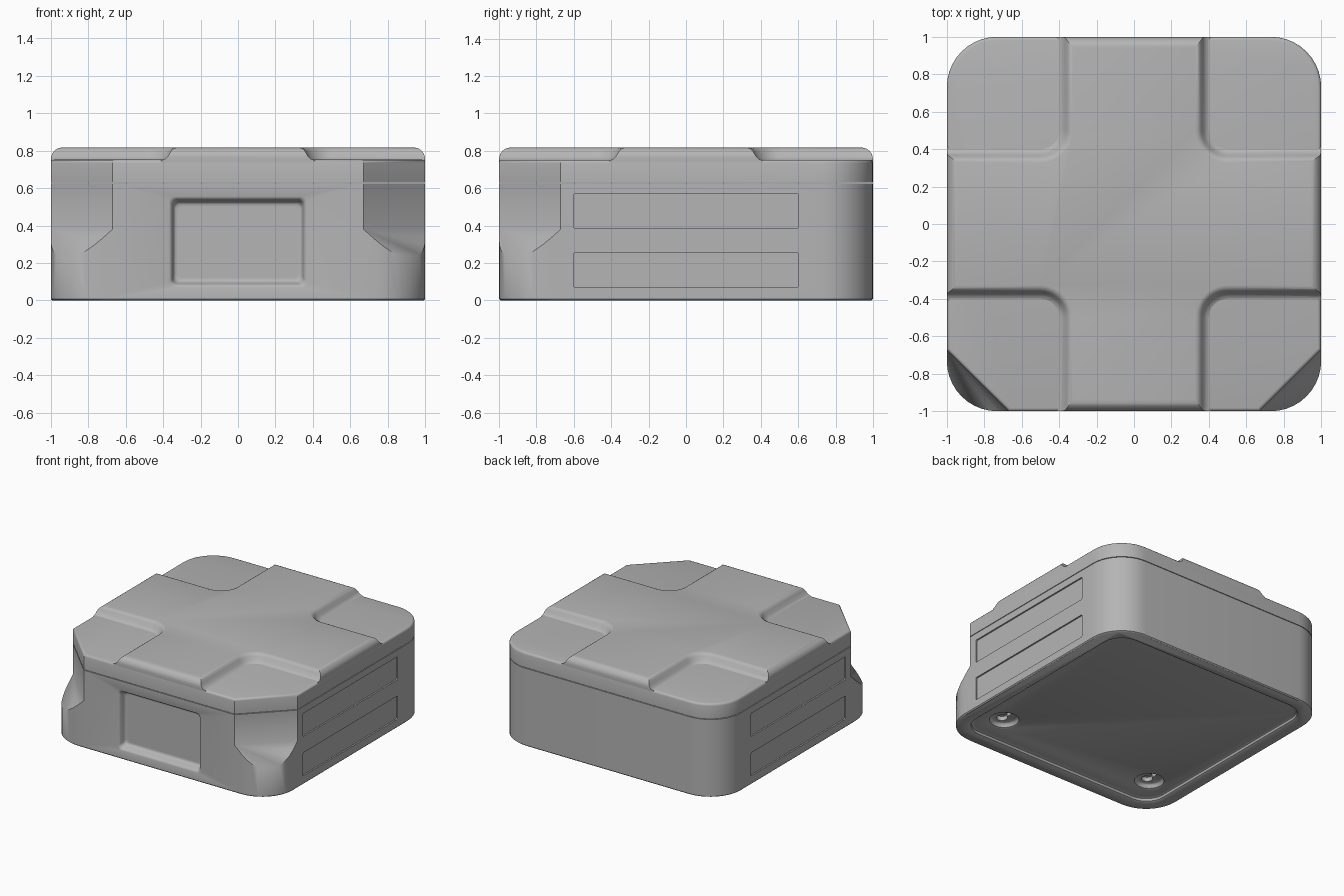
import bpy, bmesh, math
from mathutils import Matrix, Vector

if "Cube" in bpy.data.objects:
    bpy.data.objects.remove(bpy.data.objects["Cube"])

# dark grey shell material
grey = bpy.data.materials.new("dark_grey")
grey.diffuse_color = (0.46, 0.46, 0.46, 1)
grey.use_nodes = True
grey.node_tree.nodes["Principled BSDF"].inputs["Base Color"].default_value = grey.diffuse_color


def outline(corners, seg=10):
    """Counter-clockwise polygon with filleted corners: (x, y, radius)."""
    out, n = [], len(corners)
    for i, (x, y, r) in enumerate(corners):
        p = Vector((x, y))
        if r <= 0:
            out.append(p)
            continue
        a = (Vector(corners[i - 1][:2]) - p).normalized()
        b = (Vector(corners[(i + 1) % n][:2]) - p).normalized()
        half = math.acos(max(-1, min(1, a.dot(b)))) / 2
        c = p + (a + b).normalized() * (r / math.sin(half))
        s = p + a * (r / math.tan(half)) - c
        for k in range(seg + 1):
            t = (math.pi - 2 * half) * k / seg
            out.append(c + Matrix.Rotation(t, 2) @ s)
    return out


def rect(hx, hy, r):
    return outline([(hx, hy, r), (-hx, hy, r), (-hx, -hy, r), (hx, -hy, r)])


def loft(name, rings, matrix=Matrix()):
    """Solid through a stack of (outline, z) rings."""
    bm = bmesh.new()
    loops = [[bm.verts.new((p.x, p.y, z)) for p in pts] for pts, z in rings]
    n = len(loops[0])
    for lo, hi in zip(loops, loops[1:]):
        for i in range(n):
            j = (i + 1) % n
            bm.faces.new((lo[i], lo[j], hi[j], hi[i]))
    bm.faces.new(loops[0][::-1])
    bm.faces.new(loops[-1])
    bm.transform(matrix)
    bmesh.ops.recalc_face_normals(bm, faces=bm.faces)
    me = bpy.data.meshes.new(name)
    bm.to_mesh(me)
    bm.free()
    me.materials.append(grey)
    ob = bpy.data.objects.new(name, me)
    bpy.context.collection.objects.link(ob)
    return ob


def activate(ob):
    bpy.ops.object.select_all(action='DESELECT')
    ob.select_set(True)
    bpy.context.view_layer.objects.active = ob


def cut(ob, cutters):
    activate(ob)
    for c in cutters:
        c.hide_render = True
        m = ob.modifiers.new("cut", 'BOOLEAN')
        m.operation, m.solver, m.object = 'DIFFERENCE', 'EXACT', c
        bpy.ops.object.modifier_apply(modifier=m.name)
        bpy.data.objects.remove(c)


def smooth(ob, angle=32):
    activate(ob)
    bpy.ops.object.shade_smooth_by_angle(angle=math.radians(angle))


T, R = Matrix.Translation, Matrix.Rotation
UP = R(math.pi / 2, 4, 'X')

# body shell
body = loft("body", [(rect(h, h, 0.27), z) for h, z in
                     ((0.992, 0), (1, 0.008), (1, 0.626))])
cutters = []

# front window recess with soft lip
cutters.append(loft("front_recess_cutter", [
    (rect(hx, hz, 0.03), z) for hx, hz, z in
    ((0.32, 0.19, -0.06), (0.333, 0.203, -0.06), (0.341, 0.211, -0.054),
     (0.346, 0.218, -0.04), (0.352, 0.226, -0.015), (0.358, 0.233, -0.004),
     (0.37, 0.243, 0), (0.372, 0.245, 0.05))], T((0, -1, 0.312)) @ UP))

# two shallow panels on each side
for s in (1, -1):
    for z in (0.162, 0.478):
        cutters.append(loft("side_panel_cutter", [
            (rect(0.6, 0.093, 0.008), -0.012), (rect(0.6, 0.093, 0.008), 0.05)],
            T((s, 0, z)) @ R(s * math.pi / 2, 4, 'Z') @ UP))

# front corner chamfers that slope out to the rounded corner below
section = [Vector(p) for p in ((1.181, 0.38), (1.8, -0.394), (1.8, 1), (1.181, 1))]
for a in (-45, -135):
    cutters.append(loft("corner_cutter", [(section, -0.6), (section, 0.6)],
                        R(math.radians(a), 4, 'Z') @ UP))

# recessed underside
cutters.append(loft("underside_cutter", [
    (rect(h, h, h - 0.73), z) for h, z in
    ((0.91, -0.05), (0.905, 0), (0.89, 0.008), (0.885, 0.025), (0.875, 0.03), (0.86, 0.03))]))

# two keyhole mounts under the front corners
for s in (1, -1):
    place = T((s * 0.69, -0.65, 0))
    cutters.append(loft("mount_cutter", [
        (rect(r, r, r * 0.999), z) for r, z in
        ((0.125, 0), (0.122, 0.03), (0.108, 0.036), (0.1, 0.06), (0.09, 0.066))], place))
    cutters.append(loft("keyhole_cutter", [
        (rect(0.04, 0.04, 0.0399), z) for z in (0.04, 0.1)], place @ T((0, -0.025, 0))))
    cutters.append(loft("keyslot_cutter", [
        (rect(0.019, 0.05, 0.0189), z) for z in (0.04, 0.098)], place @ T((0, 0.02, 0))))
cut(body, cutters)
smooth(body, 42)

# lid with cut front corners
lid_shape = outline([(1, 1, 0.27), (-1, 1, 0.27), (-1, -0.67, 0), (-0.67, -1, 0),
                     (0.67, -1, 0), (1, -0.67, 0)])
lid = loft("lid", [(lid_shape, 0.631), (lid_shape, 0.752)])
activate(lid)
bev = lid.modifiers.new("bevel", 'BEVEL')
bev.width, bev.segments = 0.018, 3
bev.limit_method, bev.angle_limit = 'ANGLE', math.radians(60)
# keep the bottom seam sharp: bevel only the upper rim
bev.limit_method = 'WEIGHT'
weights = lid.data.attributes.new("bevel_weight_edge", 'FLOAT', 'EDGE')
for e in lid.data.edges:
    top = all(lid.data.vertices[v].co.z > 0.7 for v in e.vertices)
    weights.data[e.index].value = 1.0 if top else 0.0
bpy.ops.object.modifier_apply(modifier=bev.name)
smooth(lid)

# raised cross on the lid: rounded slab minus four corner pockets
rings = [(rect(0.999, 0.999, 0.27), 0.70)]
for k in range(7):
    t = math.pi / 2 * k / 6
    h = 0.999 - 0.06 * (1 - math.cos(t))
    rings.append((rect(h, h, h - 0.729), 0.757 + 0.06 * math.sin(t)))
cross = loft("lid_cross", rings)
pocket = ((0.41, 0.6), (0.41, 0.748), (0.388, 0.756), (0.374, 0.77), (0.36, 0.795),
          (0.35, 0.808), (0.338, 0.8145), (0.32, 0.8185), (0.31, 0.85))
cut(cross, [loft("pocket_cutter", [
    (rect(1.5 - e, 1.5 - e, 0.5 - e), z) for e, z in pocket], T((1.5 * sx, 1.5 * sy, 0)))
    for sx in (1, -1) for sy in (1, -1)])
smooth(cross)
